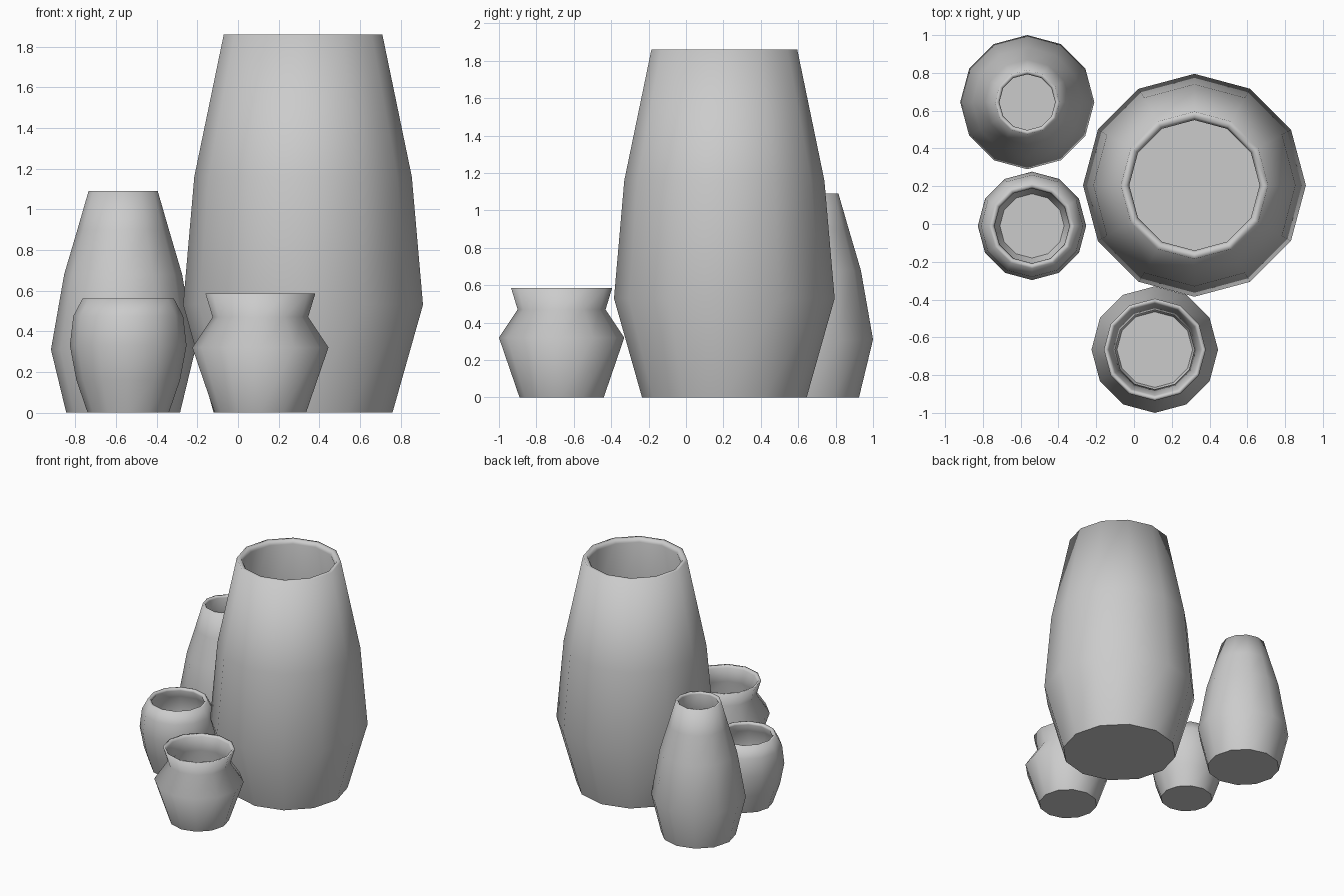
import bpy
import bmesh
from math import cos, sin, tau

cube = bpy.data.objects.get("Cube")
if cube:
    bpy.data.objects.remove(cube, do_unlink=True)

SIDES = 12

clay = bpy.data.materials.new("grey_clay")
clay.use_nodes = True
clay.diffuse_color = (0.6, 0.6, 0.6, 1)
clay.node_tree.nodes["Principled BSDF"].inputs["Base Color"].default_value = (0.6, 0.6, 0.6, 1)


def make_vase(name, centre, outer, lip, wall):
    """Lathe a hollow vase from an outer (radius, height) profile."""
    # Outer wall, rim, then the inner wall down to a raised floor
    inner = [(r - wall, z) for r, z in reversed(outer[1:-1])]
    rim_r, rim_z = outer[-1]
    base_r = outer[0][0]
    profile = outer + [(rim_r - lip, rim_z), (rim_r - lip * 1.5, rim_z - lip)]
    profile += inner + [(base_r - wall, wall)]

    bm = bmesh.new()
    rings = [
        [bm.verts.new((r * cos(tau * i / SIDES), r * sin(tau * i / SIDES), z))
         for i in range(SIDES)]
        for r, z in profile
    ]
    for low, high in zip(rings, rings[1:]):
        for i in range(SIDES):
            j = (i + 1) % SIDES
            bm.faces.new((low[i], low[j], high[j], high[i])).smooth = True

    # Flat underside and flat inner floor
    for ring in (list(reversed(rings[0])), rings[-1]):
        bm.faces.new(ring).smooth = False

    mesh = bpy.data.meshes.new(name)
    bm.to_mesh(mesh)
    bm.free()
    mesh.materials.append(clay)
    vase = bpy.data.objects.new(name, mesh)
    vase.location = (*centre, 0)
    bpy.context.collection.objects.link(vase)


# Large floor vase
make_vase("large_vase", (0.32, 0.205),
          [(0.44, 0), (0.59, 0.53), (0.535, 1.16), (0.39, 1.86)], 0.03, 0.05)

# Slender bottle vase at the back
make_vase("slender_vase", (-0.565, 0.645),
          [(0.28, 0), (0.355, 0.31), (0.29, 0.68), (0.225, 0.9), (0.17, 1.09)],
          0.015, 0.03)

# Rounded pot
make_vase("round_pot", (-0.54, -0.01),
          [(0.2, 0), (0.255, 0.16), (0.287, 0.33), (0.27, 0.475), (0.225, 0.56)],
          0.018, 0.03)

# Pot with a pinched neck and flared mouth
make_vase("flared_pot", (0.11, -0.665),
          [(0.225, 0), (0.335, 0.32), (0.235, 0.47), (0.27, 0.585)], 0.018, 0.025)
